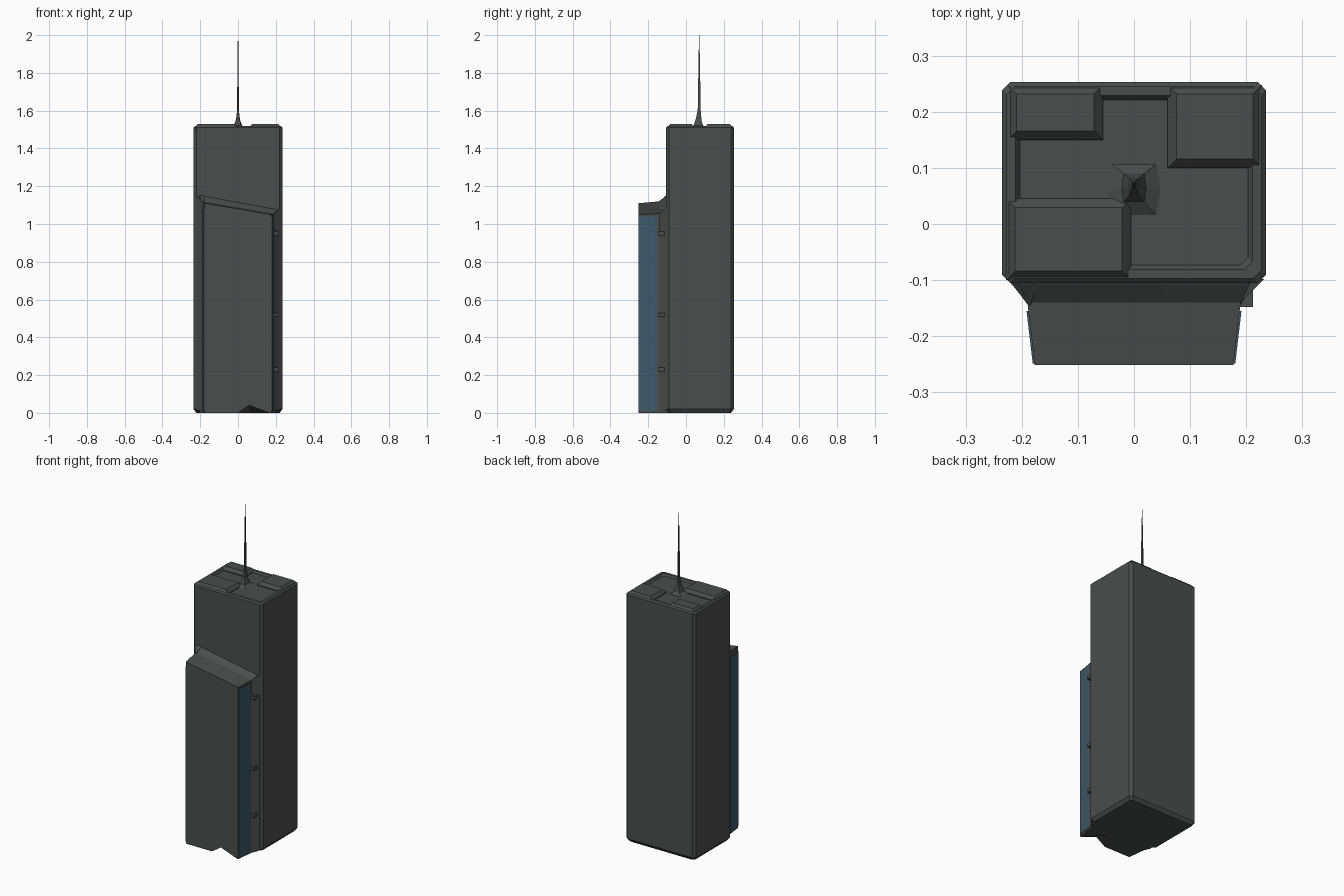
import bpy, bmesh

if "Cube" in bpy.data.objects:
    bpy.data.objects.remove(bpy.data.objects["Cube"])

def material(name, rgb):
    m = bpy.data.materials.new(name)
    m.diffuse_color = (*rgb, 1)
    m.use_nodes = True
    m.node_tree.nodes["Principled BSDF"].inputs["Base Color"].default_value = m.diffuse_color
    return m

DARK = material("charcoal", (0.07, 0.075, 0.073))
BLUE = material("dark_blue_glass", (0.05, 0.10, 0.14))

def loft(name, rings, mat=DARK):
    """Flat-faced solid through rings with equal point counts, capped at both ends."""
    bm = bmesh.new()
    vs = [[bm.verts.new(p) for p in r] for r in rings]
    n = len(vs[0])
    for a, b in zip(vs, vs[1:]):
        for i in range(n):
            j = (i + 1) % n
            bm.faces.new((a[i], a[j], b[j], b[i]))
    bm.faces.new(vs[0][::-1])
    bm.faces.new(vs[-1])
    bmesh.ops.recalc_face_normals(bm, faces=bm.faces)
    me = bpy.data.meshes.new(name)
    bm.to_mesh(me)
    bm.free()
    me.materials.append(mat)
    ob = bpy.data.objects.new(name, me)
    bpy.context.collection.objects.link(ob)
    return ob

def rect(x0, x1, y0, y1, z, d=0.0):
    return [(x0 + d, y0 + d, z), (x1 - d, y0 + d, z), (x1 - d, y1 - d, z), (x0 + d, y1 - d, z)]

def octagon(d, z, c=0.014):
    x, y0, y1 = 0.235 - d, -0.105 + d, 0.253 - d
    return [(-x + c, y0, z), (x - c, y0, z), (x, y0 + c, z), (x, y1 - c, z),
            (x - c, y1, z), (-x + c, y1, z), (-x, y1 - c, z), (-x, y0 + c, z)]

# Main tower with softened edges and a sunken roof
loft("tower", [octagon(0.014, 0), octagon(0, 0.02), octagon(0, 1.51),
               octagon(0.008, 1.518), octagon(0.024, 1.518), octagon(0.032, 1.507)])

# Raised roof blocks
for name, box in (("roof_block_left", (-0.225, -0.055, 0.15, 0.248)),
                  ("roof_block_right", (0.06, 0.228, 0.1, 0.248)),
                  ("roof_slab_front", (-0.228, -0.005, -0.1, 0.045))):
    loft(name, [rect(*box, 1.5), rect(*box, 1.512), rect(*box, 1.53, 0.016)])

# Antenna rising from a faceted foot
def mast_ring(rx, ry, z, y=0.07):
    return [(-rx, y - ry, z), (rx, y - ry, z), (rx * 1.2, y, z), (rx, y + ry, z),
            (-rx, y + ry, z), (-rx * 1.2, y, z)]

loft("antenna", [mast_ring(0.045, 0.05, 1.503, 0.06), mast_ring(0.018, 0.025, 1.522, 0.065),
                 mast_ring(0.009, 0.016, 1.55, 0.066), mast_ring(0.004, 0.008, 1.6),
                 mast_ring(0.003, 0.005, 1.78), mast_ring(0.0008, 0.0012, 2.0)])

# Front wing: cross-sections from the tower wall out to the front face
def wing_ring(x, y, left, right, notch=0.0):
    mid = left + (right - left) * 0.62
    return [(-x, y, 0), (0, y, 0), (0.06, y, notch), (0.17, y, 0.0), (x, y, 0),
            (x, y, right), (x * 0.25, y, mid), (-x, y, left)]

loft("front_wing", [wing_ring(0.205, -0.09, 1.16, 1.085), wing_ring(0.205, -0.108, 1.15, 1.075),
                    wing_ring(0.19, -0.14, 1.12, 1.055), wing_ring(0.177, -0.251, 1.11, 1.05, 0.04)])

# Flared fillets joining wing and tower on both sides
for side, s, top in (("left", -1, 1.13), ("right", 1, 0.98)):
    plan = [(0.17, -0.09), (0.228, -0.095), (0.206, -0.122), (0.185, -0.15)]
    lift = (0.03, 0.02, 0.0, -0.015)
    loft(side + "_fillet", [[(s * x, y, 0.012) for x, y in plan],
                            [(s * x, y, top + h) for (x, y), h in zip(plan, lift)]])

# Upper slope of the right fillet and ledges across its groove
loft("right_shoulder", [[(0.17, -0.09, z0), (0.232, -0.098, z0 + b), (0.185, -0.145, z0 + c)]
                        for z0, b, c in ((0.96, 0, 0), (1.05, 0.045, 0.0))])
for z in (0.23, 0.52, 0.95):
    loft("right_ledge", [rect(0.18, 0.212, -0.148, -0.1, z - 0.01), rect(0.18, 0.212, -0.148, -0.1, z + 0.01)])

# Blue glass strips on the wing's flanks
for side, s, top in (("left", -1, 1.08), ("right", 1, 1.04)):
    plan = [(0.170, -0.249), (0.1805, -0.249), (0.1915, -0.155), (0.18, -0.155)]
    loft(side + "_glass_strip", [[(s * x, y, z) for x, y in plan] for z in (0.012, top)], BLUE)
